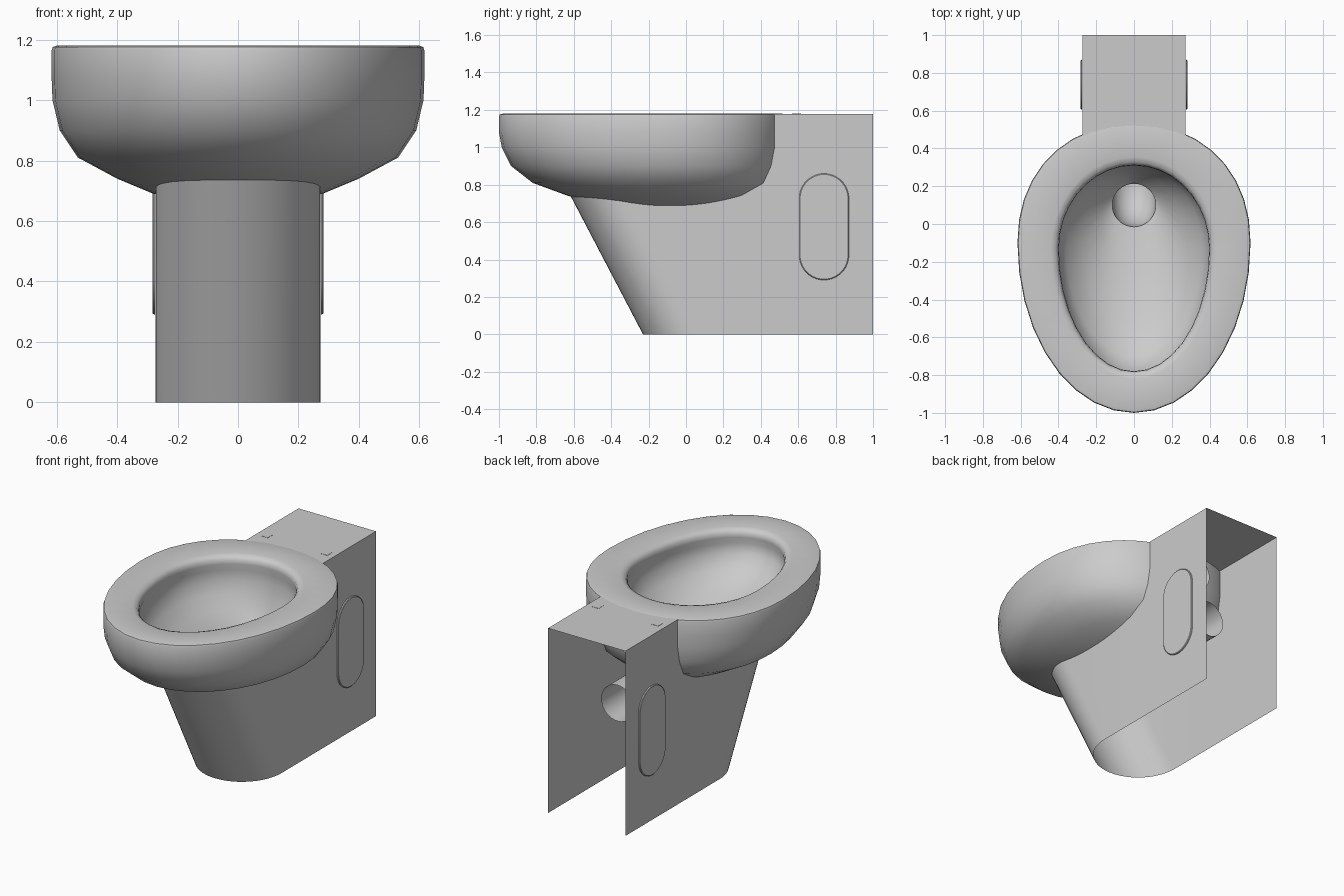
import bpy, bmesh
from math import sin, cos, pi, radians

if "Cube" in bpy.data.objects:
    bpy.data.objects.remove(bpy.data.objects["Cube"])

TOP = 1.18


def make(name, verts, faces, angle=35):
    me = bpy.data.meshes.new(name)
    me.from_pydata(verts, [], faces)
    bm = bmesh.new()
    bm.from_mesh(me)
    bmesh.ops.recalc_face_normals(bm, faces=bm.faces)
    bm.to_mesh(me)
    bm.free()
    ob = bpy.data.objects.new(name, me)
    bpy.context.collection.objects.link(ob)
    bpy.ops.object.select_all(action='DESELECT')
    ob.select_set(True)
    bpy.context.view_layer.objects.active = ob
    bpy.ops.object.shade_smooth_by_angle(angle=radians(angle))
    return ob


def loft(name, rings, angle=35, cap=False):
    n = len(rings[0])
    verts = [v for r in rings for v in r]
    faces = [(k * n + i, k * n + (i + 1) % n, (k + 1) * n + (i + 1) % n, (k + 1) * n + i)
             for k in range(len(rings) - 1) for i in range(n)]
    if cap:
        faces.append(tuple(range((len(rings) - 1) * n, len(rings) * n)))
    return make(name, verts, faces, angle)


def power(v, e):
    return abs(v) ** e * (1 if v > 0 else -1)


def egg(hx, front, back, yc, z, e=1.0, n=36):
    # egg outline: separate half-lengths in front of and behind the widest line
    pts = []
    for i in range(n):
        a = 2 * pi * i / n
        c, s = cos(a), sin(a)
        if s > 0:   # slightly squarer back half
            c, s = power(c, e), power(s, e)
        pts.append((hx * c, yc + s * ((back - yc) if s > 0 else (yc - front)), z))
    return pts


# Bowl: outside from below, over the rim, down the basin to the drain
outside = [
    (.20, -.34, .24, -.08, .675), (.28, -.45, .30, -.10, .69), (.40, -.63, .41, -.10, .74),
    (.53, -.82, .485, -.10, .81), (.59, -.935, .515, -.10, .90), (.614, -.985, .53, -.10, 1.0),
    (.617, -1.0, .53, -.10, 1.08), (.617, -1.0, .53, -.10, 1.165), (.613, -.996, .527, -.10, 1.176),
    (.60, -.98, .515, -.10, TOP),
]
inside = [
    (.44, -.82, .355, -.13, TOP), (.415, -.797, .327, -.13, 1.172),
    (.402, -.783, .313, -.13, 1.155), (.398, -.78, .31, -.13, 1.13), (.405, -.79, .318, -.13, 1.09),
    (.40, -.775, .315, -.13, 1.03), (.36, -.70, .30, -.13, .95), (.27, -.53, .275, -.10, .875),
    (.17, -.25, .24, .02, .80), (.115, -.015, .213, .10, .765),
]
loft("bowl", [egg(*r, .93) for r in outside] + [egg(*r) for r in inside], 50)


# Pipes swept along a path in the y-z plane
def pipe(name, path, r, n=36):
    rings = []
    for y, z, tilt in path:   # tilt 0 = ring facing up, pi/2 = ring facing back
        rings.append([(r * cos(2 * pi * i / n),
                       y + r * sin(2 * pi * i / n) * cos(tilt),
                       z + r * sin(2 * pi * i / n) * sin(tilt)) for i in range(n)])
    return loft(name, rings)


bend = [(.10 + .115 * (1 - cos(t)), .77 - .115 * sin(t), t)
        for t in [pi / 2 * k / 8 for k in range(9)]]
pipe("drain_pipe", bend + [(.69, .655, pi / 2)], .115)
pipe("inlet_pipe", [(.40, 1.03, pi / 2), (.57, 1.03, pi / 2)], .11)

# Pedestal: open shell, U-shaped in plan with a raked rounded front
W, MID, STEP = .273, .77, .30
plan = [(W, 1, 0), (W, STEP, 0)]
for k in range(25):
    a = pi * k / 24
    plan.append((W * cos(a), .05 - .28 * sin(a), -.403))
plan += [(-W, STEP, 0), (-W, 1, 0)]
n = len(plan)
verts = [(x, y, 0) for x, y, _ in plan] + [(x, y + d, MID) for x, y, d in plan]
faces = [(i, i + 1, n + i + 1, n + i) for i in range(n - 1)]
# upper side walls and rear deck
b = len(verts)
DECK = TOP - .002
verts += [(W, 1, DECK), (W, STEP, DECK), (-W, STEP, DECK), (-W, 1, DECK),
          (W, .45, DECK), (-W, .45, DECK)]
faces += [(n, n + 1, b + 1, b + 4, b), (2 * n - 2, 2 * n - 1, b + 3, b + 5, b + 2),
          (b, b + 4, b + 5, b + 3)]
make("pedestal", verts, faces)


# Stadium-shaped access covers and hinge plates, mirrored left and right
def stadium(x, grow, side):
    r, h, pts = .133 + grow, .152, []
    for i in range(32):
        a = 2 * pi * (i + .5) / 32
        pts.append((side * x, .738 + r * cos(a), .575 + r * sin(a) + (h if sin(a) > 0 else -h)))
    return pts


for side, tag in ((1, "right"), (-1, "left")):
    loft("access_cover_" + tag,
         [stadium(W + .001, 0, side), stadium(.280, -.001, side), stadium(.283, -.005, side)], 30, True)
    cx, cy, h = side * .21, .59, .024
    loft("hinge_plate_" + tag,
         [[(cx + i * h, cy + j * h, z) for i, j in ((-1, -1), (1, -1), (1, 1), (-1, 1))]
          for z in (DECK + .0005, TOP)], 30, True)
